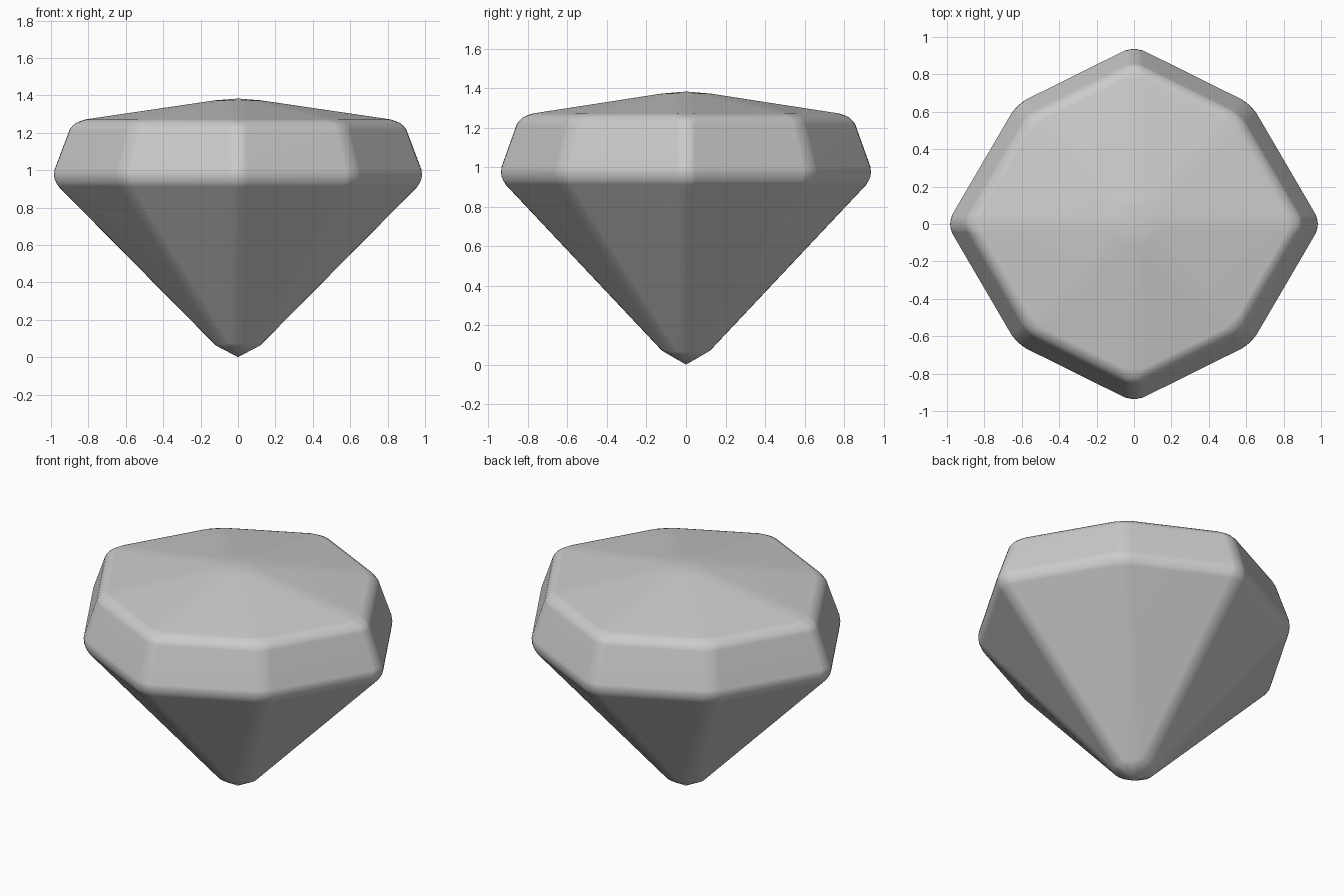
import bpy, bmesh

if "Cube" in bpy.data.objects:
    bpy.data.objects.remove(bpy.data.objects["Cube"])

# Octagonal cut outline of the girdle (slightly narrower front to back)
outline = [(1.015, 0), (0.635, 0.65), (0, 0.965), (-0.635, 0.65),
           (-1.015, 0), (-0.635, -0.65), (0, -0.965), (0.635, -0.65)]

bm = bmesh.new()


def ring(scale, z):
    return [bm.verts.new((x * scale, y * scale, z)) for x, y in outline]


# Pointed base, girdle, crown and shallow peaked top
tip = bm.verts.new((0, 0, -0.035))
girdle = ring(1.0, 0.99)
crown = ring(0.885, 1.30)
peak = bm.verts.new((0, 0, 1.432))
for i in range(8):
    j = (i + 1) % 8
    bm.faces.new((tip, girdle[j], girdle[i]))
    bm.faces.new((girdle[i], girdle[j], crown[j], crown[i]))
    bm.faces.new((crown[i], crown[j], peak))

# Rounded edges
bmesh.ops.bevel(bm, geom=bm.edges[:] + bm.verts[:], offset=0.05,
                offset_type='OFFSET', segments=4, profile=0.5, affect='EDGES')
bmesh.ops.recalc_face_normals(bm, faces=bm.faces[:])

# Settle on the floor
low = min(v.co.z for v in bm.verts)
bmesh.ops.translate(bm, verts=bm.verts[:], vec=(0, 0, -low))
for f in bm.faces:
    f.smooth = True

mesh = bpy.data.meshes.new("gem")
bm.to_mesh(mesh)
bm.free()
gem = bpy.data.objects.new("gem", mesh)
bpy.context.collection.objects.link(gem)

# Keep the large facets flat in shading
weighted = gem.modifiers.new("facet_normals", 'WEIGHTED_NORMAL')
weighted.keep_sharp = True
